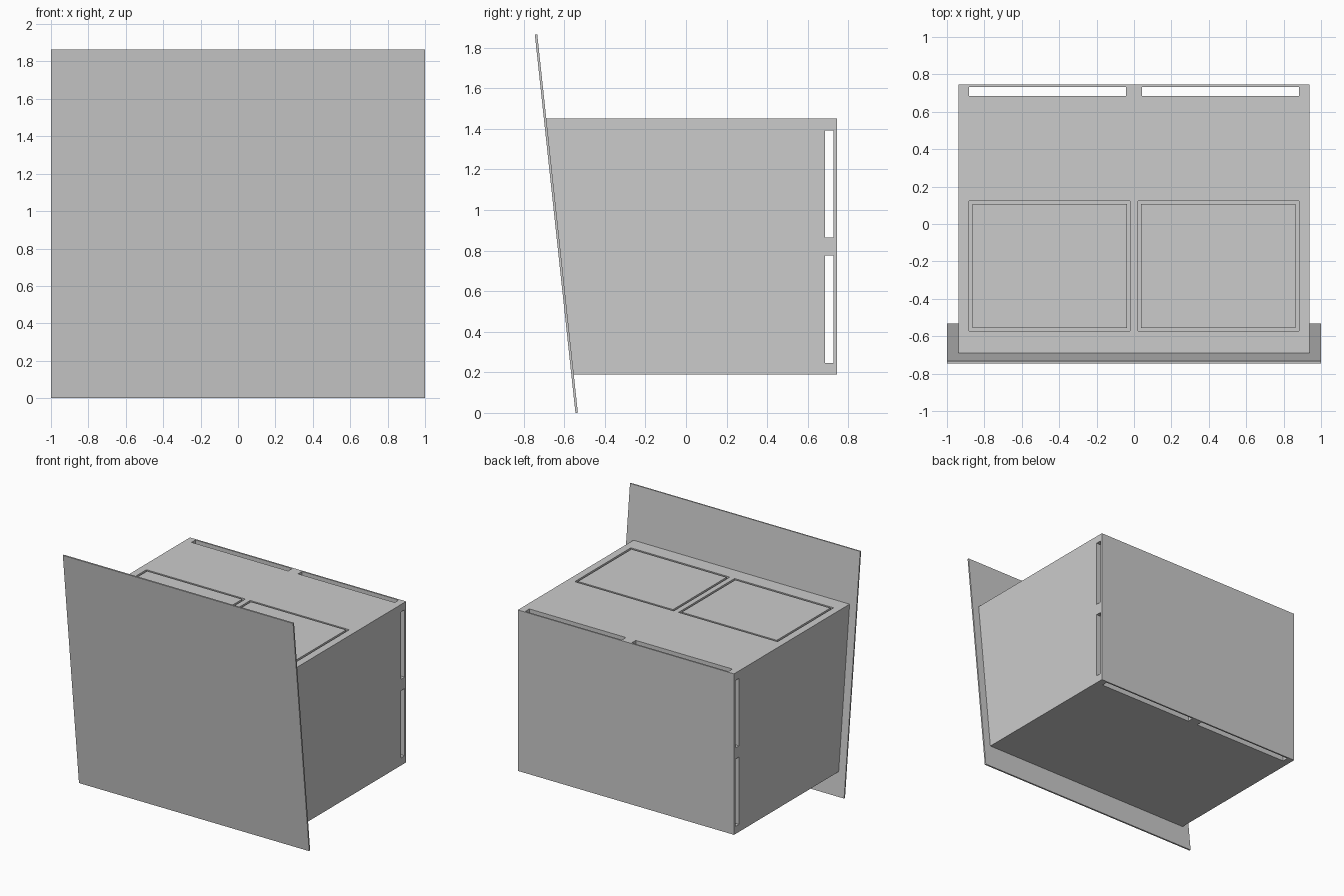
import bpy, bmesh

if "Cube" in bpy.data.objects:
    bpy.data.objects.remove(bpy.data.objects["Cube"])

def prism(name, profile, x0, x1):
    """Extrude a (y, z) profile along x."""
    bm = bmesh.new()
    face = bm.faces.new([bm.verts.new((x0, y, z)) for y, z in profile])
    ext = bmesh.ops.extrude_face_region(bm, geom=[face])
    moved = [v for v in ext["geom"] if isinstance(v, bmesh.types.BMVert)]
    bmesh.ops.translate(bm, vec=(x1 - x0, 0, 0), verts=moved)
    bmesh.ops.recalc_face_normals(bm, faces=bm.faces)
    mesh = bpy.data.meshes.new(name)
    bm.to_mesh(mesh)
    bm.free()
    ob = bpy.data.objects.new(name, mesh)
    bpy.context.collection.objects.link(ob)
    return ob

def box(name, x, y, z):
    return prism(name, [(y[0], z[0]), (y[1], z[0]), (y[1], z[1]), (y[0], z[1])], *x)

def cut(target, cutter):
    mod = target.modifiers.new(cutter.name, 'BOOLEAN')
    mod.operation = 'DIFFERENCE'
    mod.solver = 'EXACT'
    mod.object = cutter
    cutter.hide_render = True
    bpy.context.view_layer.objects.active = target
    bpy.ops.object.modifier_apply(modifier=mod.name)
    bpy.data.objects.remove(cutter)

W, Z0, Z1, H, BACK = 0.939, 0.188, 1.452, 1.865, 0.745
SLOPE, T = 0.2 / H, 0.012

def panel_back(z):
    return -0.533 - SLOPE * z

# Leaning front panel
prism("front_panel", [(panel_back(0), 0.001), (panel_back(0) - T, 0),
                      (panel_back(H) - T, H - 0.001), (panel_back(H), H)], -1, 1)

# Cabinet body whose front follows the panel
body = prism("cabinet_body", [(panel_back(Z0), Z0), (BACK, Z0),
                              (BACK, Z1), (panel_back(Z1), Z1)], -W, W)

# Horizontal vent slots through both sides
for z in ((0.247, 0.775), (0.864, 1.393)):
    cut(body, box("side_slot_cutter", (-1.1, 1.1), (0.684, 0.727), z))

def mirrored(a, b, side):
    return tuple(sorted((a * side, b * side)))

DEPTH = 0.06
for side, label in ((-1, "left"), (1, "right")):
    # Vertical vent slots through top and bottom
    cut(body, box("top_slot_cutter", mirrored(0.043, 0.882, side), (0.684, 0.733), (0, 1.6)))
    # Recess in the top with a loose flush lid
    cut(body, box("lid_recess_cutter", mirrored(0.021, 0.881, side), (-0.573, 0.122), (Z1 - DEPTH, 1.6)))
    box(label + "_lid", mirrored(0.038, 0.864, side), (-0.557, 0.107), (Z1 - DEPTH, Z1))
